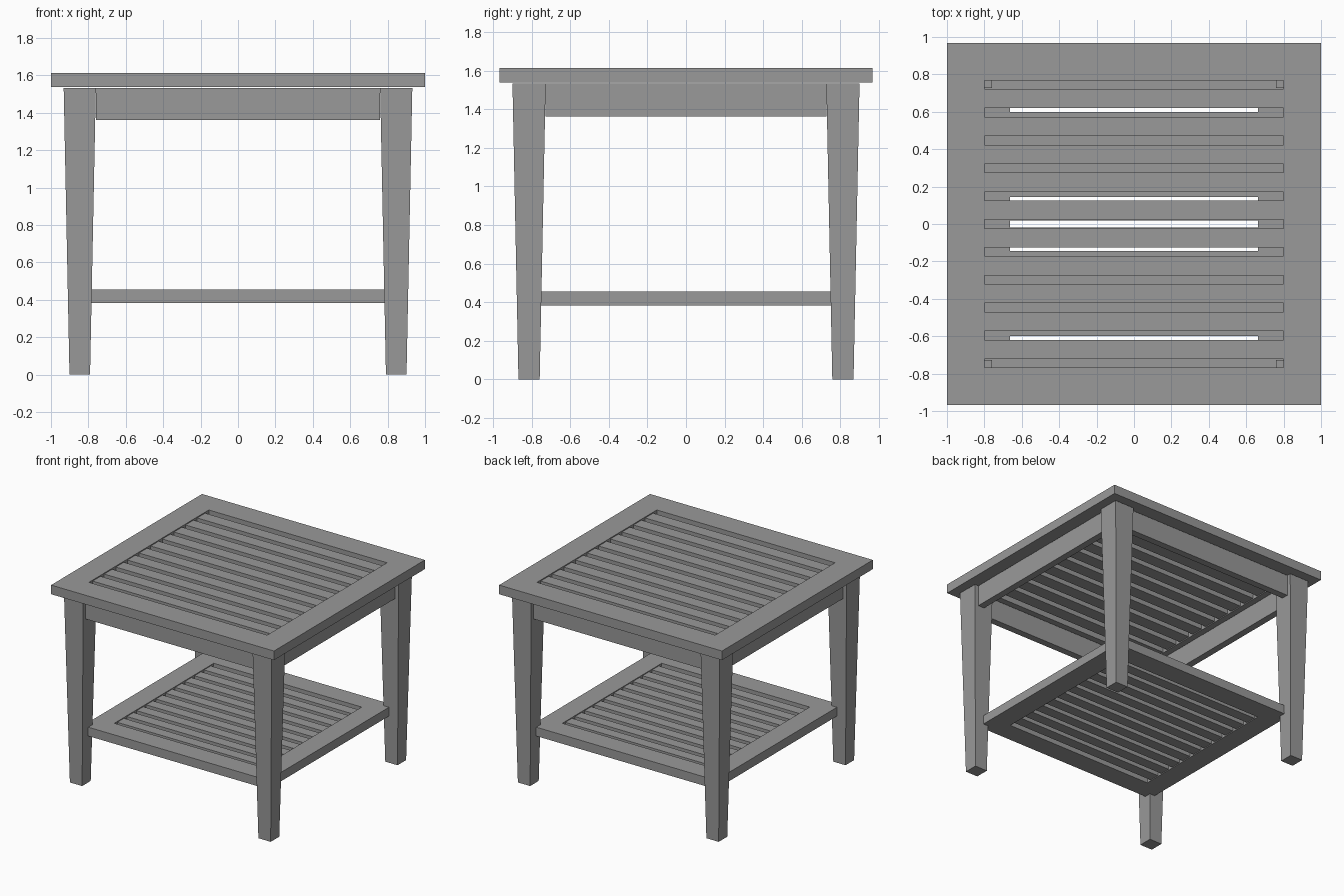
import bpy
import bmesh
from mathutils import Vector

if "Cube" in bpy.data.objects:
    bpy.data.objects.remove(bpy.data.objects["Cube"], do_unlink=True)

grey = bpy.data.materials.new("plain_grey")
grey.use_nodes = True
COLOUR = (0.32, 0.32, 0.32, 1)
grey.diffuse_color = COLOUR
grey.node_tree.nodes["Principled BSDF"].inputs["Base Color"].default_value = COLOUR


def finish(name, bm):
    bmesh.ops.recalc_face_normals(bm, faces=bm.faces)
    mesh = bpy.data.meshes.new(name)
    bm.to_mesh(mesh)
    bm.free()
    mesh.materials.append(grey)
    obj = bpy.data.objects.new(name, mesh)
    bpy.context.collection.objects.link(obj)
    return obj


def add_box(bm, low, high):
    low, high = Vector(low), Vector(high)
    verts = bmesh.ops.create_cube(bm, size=1)["verts"]
    for v in verts:
        v.co = (low + high) / 2 + v.co * (high - low)
    return verts


def frame(name, outer, inner, z0, z1):
    """Rectangular ring with a rectangular opening."""
    bm = bmesh.new()
    rings = []
    for (x, y), z in ((outer, z0), (outer, z1), (inner, z1), (inner, z0)):
        rings.append([bm.verts.new((sx * x, sy * y, z))
                      for sx, sy in ((-1, -1), (1, -1), (1, 1), (-1, 1))])
    for a, b in zip(rings, rings[1:] + rings[:1]):
        for i in range(4):
            j = (i + 1) % 4
            bm.faces.new((a[i], a[j], b[j], b[i]))
    return finish(name, bm)


def slats(name, half_x, half_y, z0, z1, count=10, fill=0.685):
    """Evenly spaced slats running along x, with a gap at each end."""
    bm = bmesh.new()
    pitch = 2 * half_y / (count + 1 - fill)
    width = pitch * fill
    for i in range(count):
        y = (i - (count - 1) / 2) * pitch
        add_box(bm, (-half_x, y - width / 2, z0), (half_x, y + width / 2, z1))
    return finish(name, bm)


# Table top
frame("top_frame", (1, 0.967), (0.8, 0.768), 1.538, 1.612)
slats("top_slats", 0.8, 0.768, 1.546, 1.604)

# Lower shelf, the same design at a smaller size
SHELF = 0.83
frame("shelf_frame", (SHELF, 0.967 * SHELF), (0.8 * SHELF, 0.768 * SHELF), 0.383, 0.455)
slats("shelf_slats", 0.8 * SHELF, 0.768 * SHELF, 0.390, 0.448)

# Tapered legs
LEG_TOP = 1.532
for side, sx in (("right", -1), ("left", 1)):
    for end, sy in (("front", -1), ("back", 1)):
        bm = bmesh.new()
        cx, cy = sx * 0.846, sy * 0.813
        for v in add_box(bm, (-1, -1, 0), (1, 1, LEG_TOP)):
            half = 0.086 if v.co.z > 1 else 0.055
            v.co.x = cx + v.co.x * half
            v.co.y = cy + v.co.y * half
        finish(f"{end}_{side}_leg", bm)

# Aprons between the legs
for s, end, side in ((-1, "front", "right"), (1, "back", "left")):
    bm = bmesh.new()
    ys = sorted((s * 0.81, s * 0.866))
    add_box(bm, (-0.76, ys[0], 1.362), (0.76, ys[1], LEG_TOP))
    finish(f"{end}_apron", bm)
    bm = bmesh.new()
    xs = sorted((s * 0.843, s * 0.899))
    add_box(bm, (xs[0], -0.727, 1.362), (xs[1], 0.727, LEG_TOP))
    finish(f"{side}_apron", bm)
